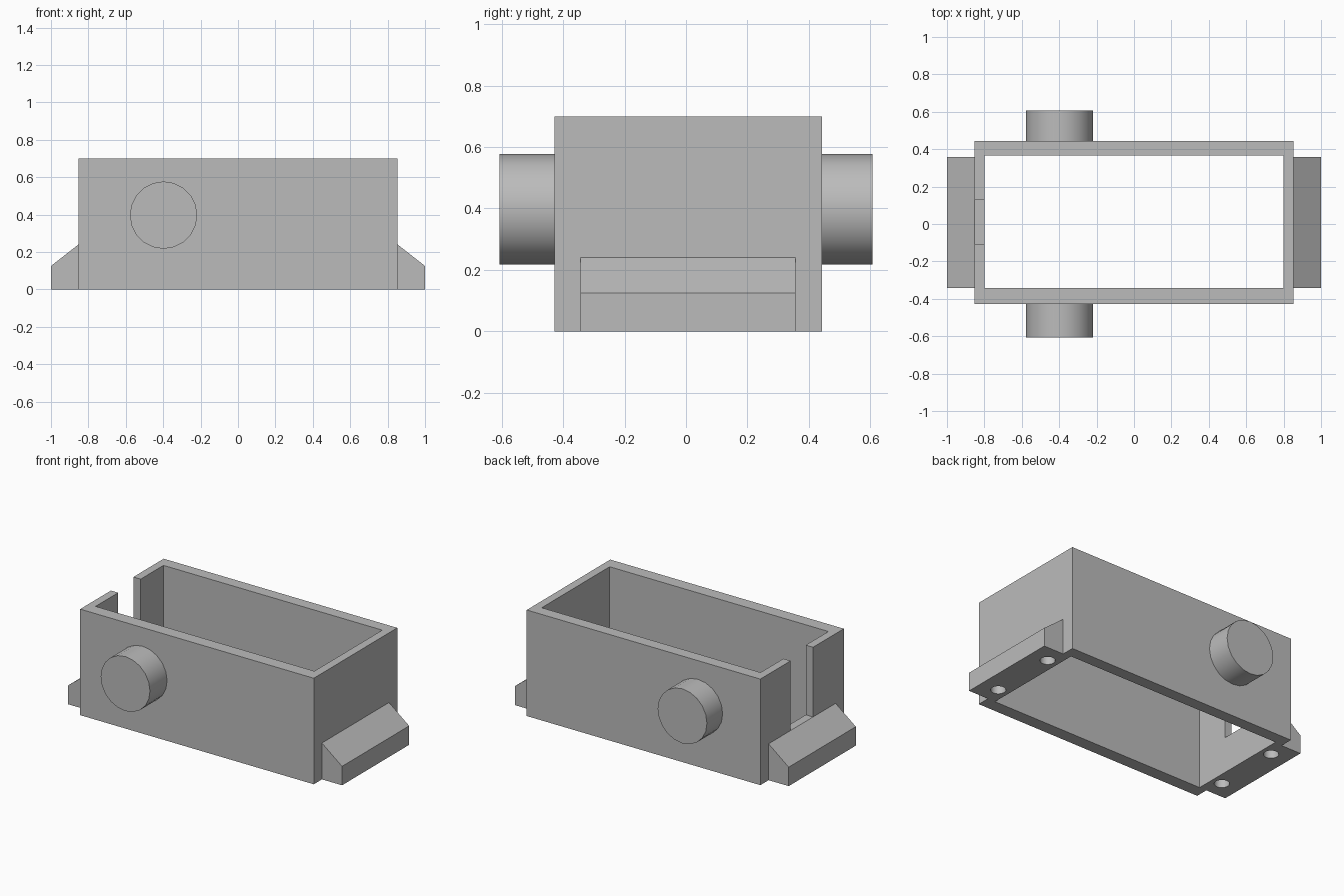
import bpy
import bmesh
import math
from mathutils import Matrix

cube = bpy.data.objects.get("Cube")
if cube:
    bpy.data.objects.remove(cube, do_unlink=True)

grey = bpy.data.materials.new("plain grey")
grey.use_nodes = True
grey.diffuse_color = (0.5, 0.5, 0.5, 1)
grey.node_tree.nodes["Principled BSDF"].inputs["Base Color"].default_value = (0.5, 0.5, 0.5, 1)


def add_object(name, bm):
    bmesh.ops.recalc_face_normals(bm, faces=bm.faces)
    mesh = bpy.data.meshes.new(name)
    bm.to_mesh(mesh)
    bm.free()
    mesh.materials.append(grey)
    obj = bpy.data.objects.new(name, mesh)
    bpy.context.collection.objects.link(obj)
    return obj


def box(name, x0, x1, y0, y1, z0, z1):
    bm = bmesh.new()
    size = Matrix.Diagonal((x1 - x0, y1 - y0, z1 - z0, 1))
    place = Matrix.Translation(((x0 + x1) / 2, (y0 + y1) / 2, (z0 + z1) / 2))
    bmesh.ops.create_cube(bm, size=1, matrix=place @ size)
    return add_object(name, bm)


def cylinder(name, centre, radius, length, sides, turn=0):
    bm = bmesh.new()
    place = Matrix.Translation(centre) @ Matrix.Rotation(turn, 4, "X")
    bmesh.ops.create_cone(bm, cap_ends=True, segments=sides, radius1=radius,
                          radius2=radius, depth=length, matrix=place)
    return add_object(name, bm)


def prism(name, profile, y0, y1):
    # Extrude an x-z profile along y
    bm = bmesh.new()
    face = bm.faces.new([bm.verts.new((x, y0, z)) for x, z in profile])
    out = bmesh.ops.extrude_face_region(bm, geom=[face])
    moved = [v for v in out["geom"] if isinstance(v, bmesh.types.BMVert)]
    bmesh.ops.translate(bm, verts=moved, vec=(0, y1 - y0, 0))
    return add_object(name, bm)


def select_only(obj):
    bpy.ops.object.select_all(action="DESELECT")
    obj.select_set(True)
    bpy.context.view_layer.objects.active = obj


def combine(target, tool, operation):
    mod = target.modifiers.new(operation, "BOOLEAN")
    mod.operation = operation
    mod.solver = "EXACT"
    mod.object = tool
    select_only(target)
    bpy.ops.object.modifier_apply(modifier=mod.name)
    bpy.data.objects.remove(tool, do_unlink=True)


# Rectangular shell, open above and below
shell = box("box_shell", -0.853, 0.853, -0.428, 0.443, 0, 0.7)

# Sloped mounting feet on both ends
for side in (-1, 1):
    profile = [(0.83, 0), (1, 0), (1, 0.125), (0.853, 0.24), (0.83, 0.24)]
    foot = prism("foot", [(side * x, z) for x, z in profile], -0.343, 0.357)
    combine(shell, foot, "UNION")

# Inner opening and the slot in the right end
combine(shell, box("opening", -0.8, 0.798, -0.343, 0.365, -0.1, 0.8), "DIFFERENCE")
combine(shell, box("slot", -0.9, -0.75, -0.107, 0.127, 0.24, 0.8), "DIFFERENCE")

# Blind screw holes under the feet
for x in (-0.873, 0.873):
    for y in (-0.223, 0.236):
        combine(shell, cylinder("screw_hole", (x, y, 0), 0.046, 0.24, 24), "DIFFERENCE")

# Round bosses on the front and back walls
bosses = [
    cylinder(name, (-0.398, y, 0.397), 0.18, 0.2, 20, math.pi / 2)
    for name, y in (("front_boss", -0.507), ("back_boss", 0.507))
]

for obj in [shell] + bosses:
    select_only(obj)
    bpy.ops.object.shade_smooth_by_angle(angle=math.radians(30))
